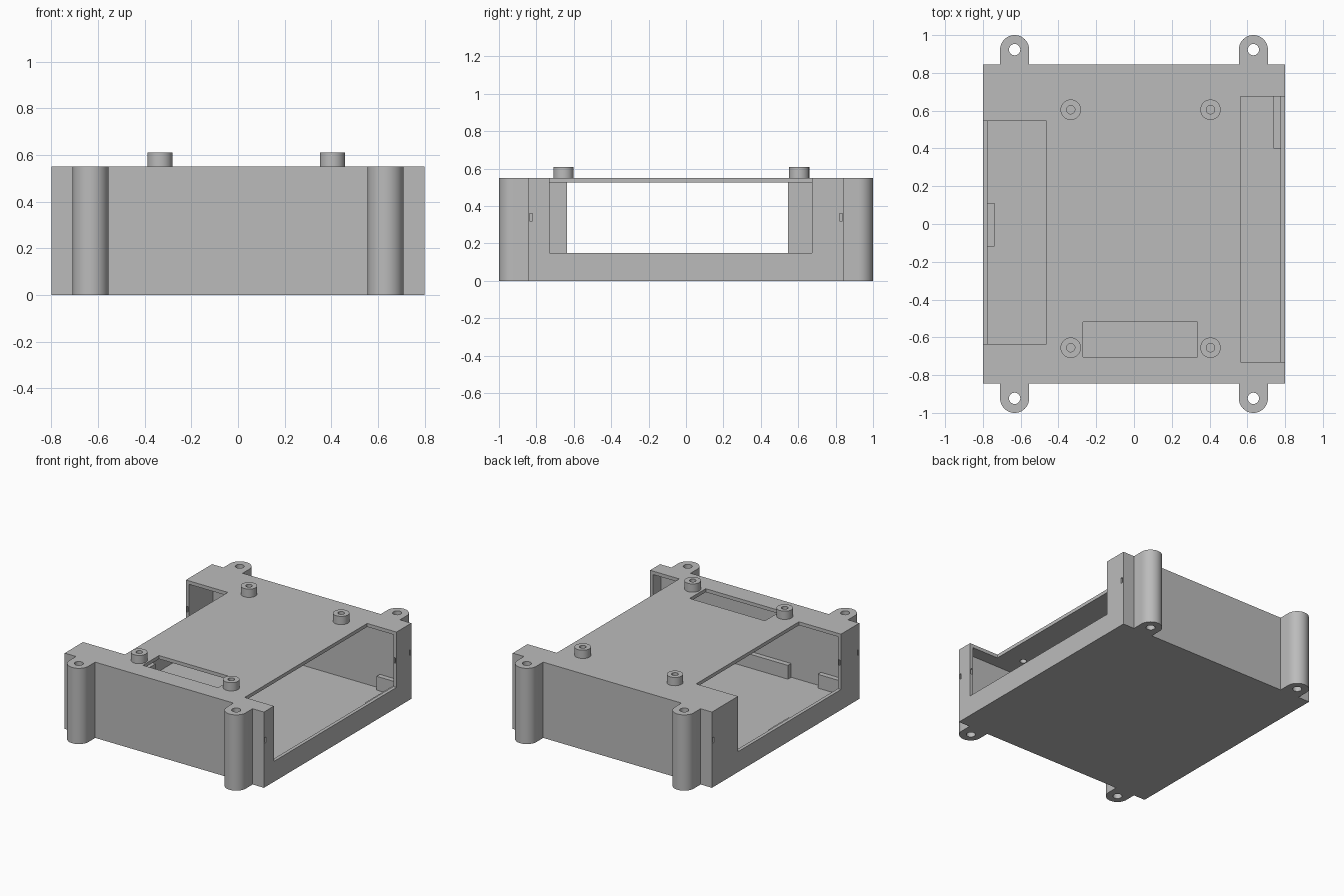
import bpy, math

cube = bpy.data.objects.get("Cube")
if cube:
    bpy.data.objects.remove(cube, do_unlink=True)

grey = bpy.data.materials.new("light_grey_plastic")
grey.use_nodes = True
colour = (0.5, 0.5, 0.5, 1)
grey.diffuse_color = colour
grey.node_tree.nodes["Principled BSDF"].inputs["Base Color"].default_value = colour


def box(name, x, y, z):
    """Box spanning the three (low, high) ranges."""
    bpy.ops.mesh.primitive_cube_add(size=1, location=[sum(r) / 2 for r in (x, y, z)])
    ob = bpy.context.object
    ob.name = name
    ob.scale = [r[1] - r[0] for r in (x, y, z)]
    bpy.ops.object.transform_apply(location=True, rotation=False, scale=True)
    ob.data.materials.append(grey)
    return ob


def cylinder(name, x, y, radius, z):
    bpy.ops.mesh.primitive_cylinder_add(vertices=48, radius=radius, depth=z[1] - z[0],
                                        location=(x, y, sum(z) / 2))
    ob = bpy.context.object
    ob.name = name
    bpy.ops.object.transform_apply(location=True, rotation=False, scale=False)
    ob.data.materials.append(grey)
    return ob


def combine(target, tool, operation):
    """Apply a boolean and discard the tool."""
    bpy.context.view_layer.objects.active = target
    mod = target.modifiers.new("bool", "BOOLEAN")
    mod.operation, mod.solver, mod.object = operation, "EXACT", tool
    bpy.ops.object.modifier_apply(modifier=mod.name)
    bpy.data.objects.remove(tool, do_unlink=True)


def cut(target, tool):
    combine(target, tool, "DIFFERENCE")


W, D, H, T = 0.8, 0.845, 0.55, 0.025
RIM = 0.148

# Hollow case with side openings that also bite into the lid
case = box("case", (-W, W), (-D, D), (0, H))

# Mounting lugs joined to the front and back walls
for sx in (-1, 1):
    for sy in (-1, 1):
        x, y = 0.632 * sx, 0.923 * sy
        combine(case, cylinder("lug", x, y, 0.077, (0, H)), "UNION")
        span = sorted((y, (D - 0.01) * sy))
        combine(case, box("lug_web", (x - 0.077, x + 0.077), span, (0, H)), "UNION")

cut(case, box("cavity", (T - W, W - T), (T - D, D - T), (T, H - T)))
cut(case, box("left_opening", (0.565, 1), (-0.73, 0.675), (RIM, 1)))
cut(case, box("right_opening", (-1, -0.463), (-0.635, 0.545), (RIM, 1)))
cut(case, box("lid_slot", (-0.27, 0.335), (-0.705, -0.52), (0.4, 1)))

# Screw holes through the lugs
for sx in (-1, 1):
    for sy in (-1, 1):
        cut(case, cylinder("lug_hole", 0.632 * sx, 0.923 * sy, 0.03, (-0.1, 1)))

# Small pin holes in the corner edges and the opening edges
PIN = (0.32, 0.36)
for sx, ends in ((1, (-0.73, 0.675)), (-1, (-0.635, 0.545))):
    for sy, end in zip((-1, 1), ends):
        span = sorted((sx * (W - 0.04), sx * (W + 0.05)))
        cut(case, box("pin_hole", span, (sy * 0.829 - 0.007, sy * 0.829 + 0.007), PIN))
        cx = sx * (W - T / 2)
        span = sorted((end - sy * 0.02, end + sy * 0.04))
        cut(case, box("pin_hole", (cx - 0.006, cx + 0.006), span, PIN))

# Raised screw bosses on the lid, bored through
for x in (-0.335, 0.405):
    for y in (-0.655, 0.605):
        combine(case, cylinder("boss", x, y, 0.054, (H - 0.01, 0.61)), "UNION")
        cut(case, cylinder("boss_hole", x, y, 0.022, (H - 0.1, 1)))

# Low locating rails on the floor against the walls
IN_X, IN_Y, R = W - T, D - T, 0.037
RAIL = (T, 0.125)
rails = {
    "left_rail": ((IN_X - R, IN_X), (0.4, IN_Y)),
    "back_corner_rail": ((0.565, IN_X - R), (IN_Y - R, IN_Y)),
    "right_rail": ((-IN_X, R - IN_X), (-0.12, 0.11)),
    "front_rail": ((-0.27, 0.335), (-IN_Y, R - IN_Y)),
    "front_corner_rail": ((-IN_X, -0.51), (-IN_Y, R - IN_Y)),
}
for name, (xs, ys) in rails.items():
    box(name, xs, ys, RAIL)

# Smooth round surfaces, crisp edges
bpy.ops.object.select_all(action="DESELECT")
case.select_set(True)
bpy.context.view_layer.objects.active = case
bpy.ops.object.shade_smooth_by_angle(angle=math.radians(30))
